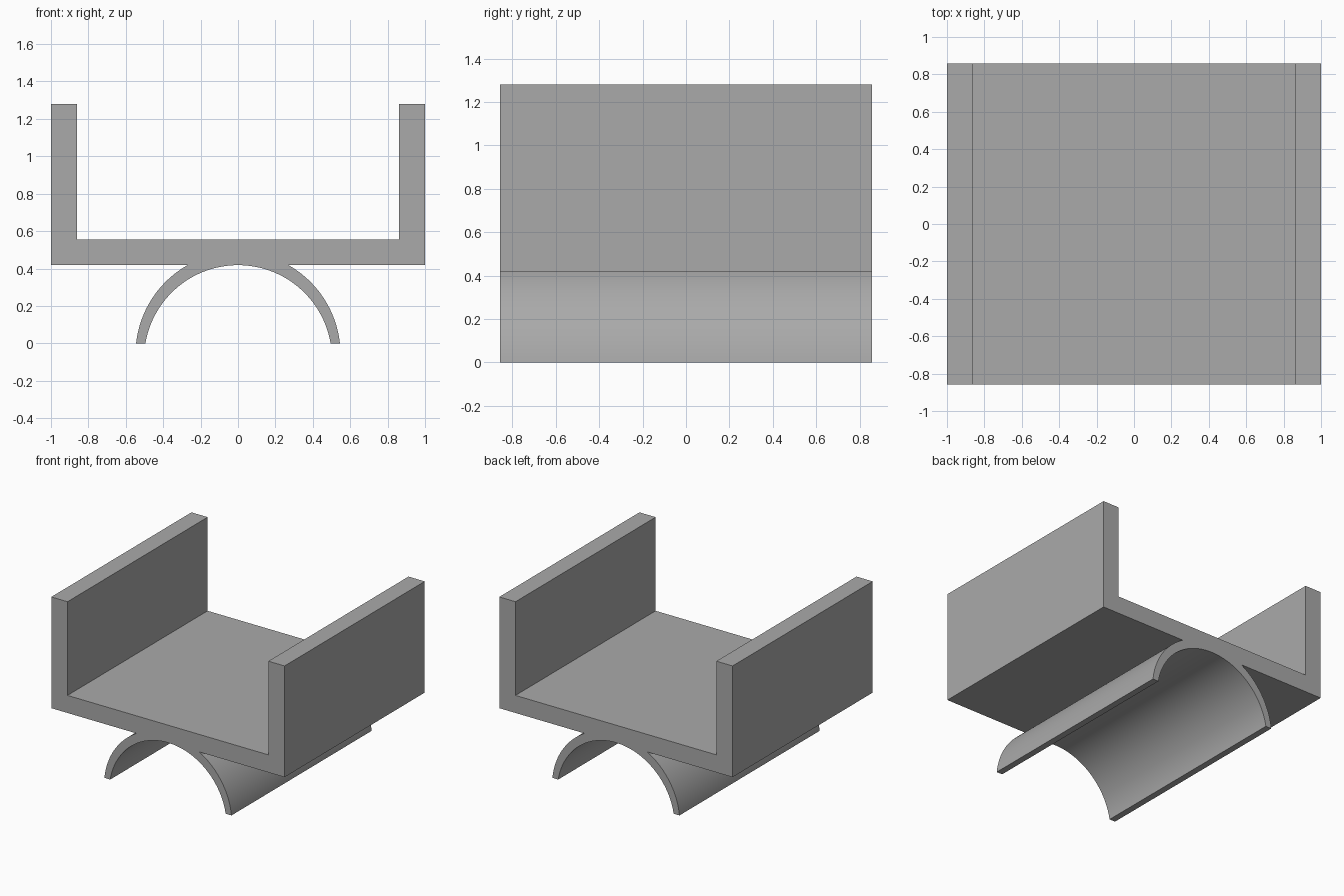
import bpy, bmesh
from math import asin, cos, sin, pi

# Remove the default cube
cube = bpy.data.objects.get("Cube")
if cube:
    bpy.data.objects.remove(cube, do_unlink=True)

HALF_WIDTH, HALF_DEPTH, HEIGHT = 1.0, 0.858, 1.28
INNER_HALF = 0.861
FLOOR_BOTTOM, FLOOR_TOP = 0.418, 0.554

grey = bpy.data.materials.new("Plain grey")
grey.use_nodes = True
grey.diffuse_color = (0.4, 0.4, 0.4, 1)
grey.node_tree.nodes["Principled BSDF"].inputs["Base Color"].default_value = grey.diffuse_color


def arc(radius, centre_z, start, end, steps):
    """Points of an arc in the front plane, from angle start to end."""
    angles = [start + (end - start) * i / steps for i in range(steps + 1)]
    return [(radius * cos(a), centre_z + radius * sin(a)) for a in angles]


def extrude_profile(name, outline):
    """Solid made by running a front outline through the full depth."""
    bm = bmesh.new()
    face = bm.faces.new([bm.verts.new((x, -HALF_DEPTH, z)) for x, z in outline])
    result = bmesh.ops.extrude_face_region(bm, geom=[face])
    moved = [v for v in result["geom"] if isinstance(v, bmesh.types.BMVert)]
    bmesh.ops.translate(bm, verts=moved, vec=(0, 2 * HALF_DEPTH, 0))
    bmesh.ops.recalc_face_normals(bm, faces=bm.faces)
    mesh = bpy.data.meshes.new(name)
    bm.to_mesh(mesh)
    bm.free()
    mesh.materials.append(grey)
    obj = bpy.data.objects.new(name, mesh)
    bpy.context.collection.objects.link(obj)
    bpy.ops.object.select_all(action="DESELECT")
    obj.select_set(True)
    bpy.context.view_layer.objects.active = obj
    bpy.ops.object.shade_smooth_by_angle(angle=pi / 9)
    return obj


# Bracket outline: outer arcs of the clip meet the floor, inner arc touches it
OUTER_R, OUTER_Z = 0.548, -0.059
INNER_R, INNER_Z = 0.502, -0.084
foot_out = asin(-OUTER_Z / OUTER_R)
joint = asin((FLOOR_BOTTOM - OUTER_Z) / OUTER_R)
foot_in = asin(-INNER_Z / INNER_R)

right_half = [(HALF_WIDTH, FLOOR_BOTTOM), (HALF_WIDTH, HEIGHT),
              (INNER_HALF, HEIGHT), (INNER_HALF, FLOOR_TOP)]
channel = right_half + [(-x, z) for x, z in reversed(right_half)]
clip = (arc(OUTER_R, OUTER_Z, pi - joint, pi - foot_out, 24)
        + arc(INNER_R, INNER_Z, pi - foot_in, foot_in, 64)
        + arc(OUTER_R, OUTER_Z, foot_out, joint, 24))

extrude_profile("channel_with_clip", channel + clip)
